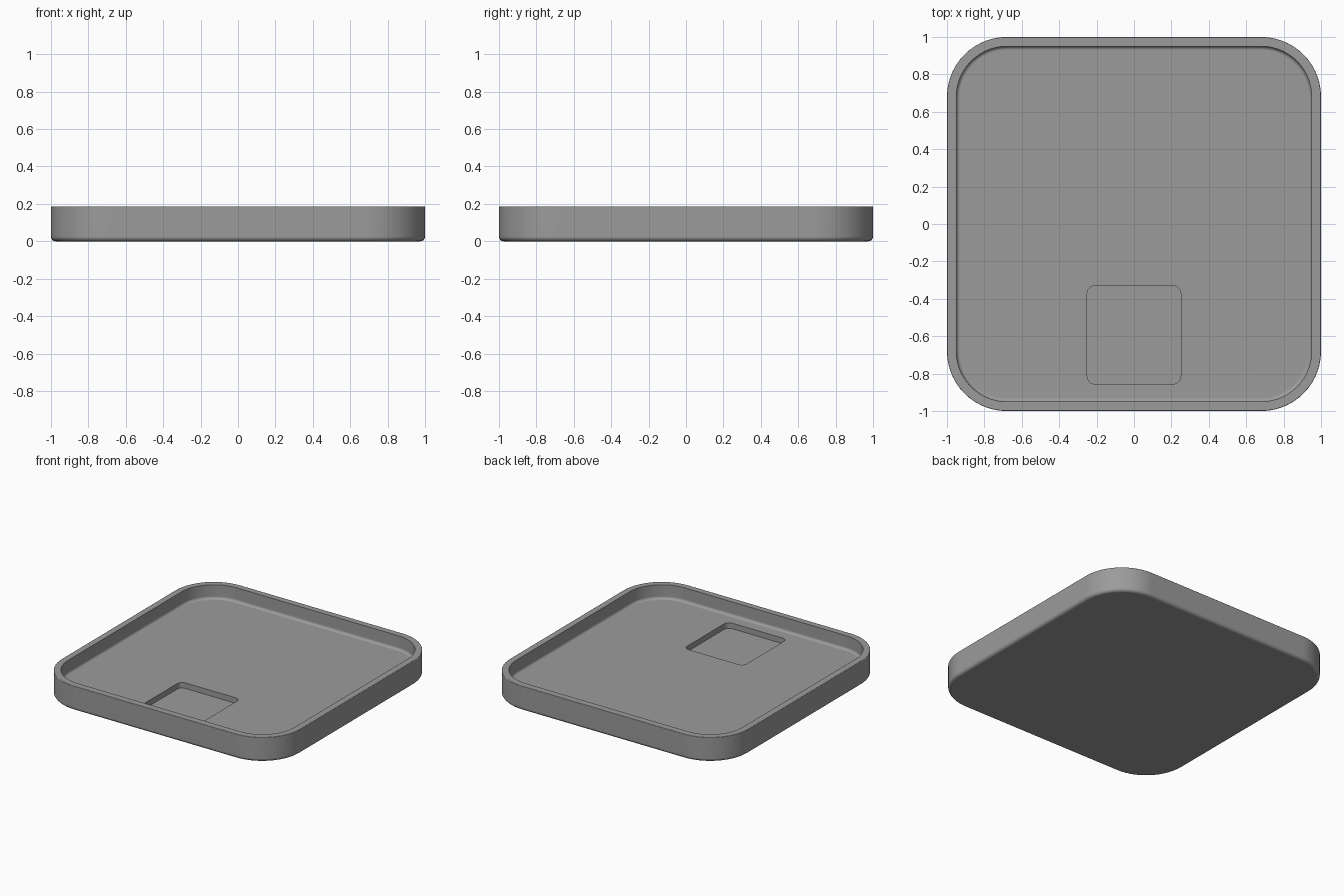
import bpy, bmesh, math

if "Cube" in bpy.data.objects:
    bpy.data.objects.remove(bpy.data.objects["Cube"])

HEIGHT, FLOOR, POCKET = 0.187, 0.08, 0.038
CORNER = 0.32          # outer corner radius
WALL = 0.05
STEPS = 14             # segments per plan corner


def rounded_rect(cx, cy, hx, hy, r, z):
    """Ring of points around a rounded rectangle, counter-clockwise."""
    pts = []
    for q, (sx, sy) in enumerate(((1, 1), (-1, 1), (-1, -1), (1, -1))):
        for i in range(STEPS + 1):
            a = math.radians(90 * (q + i / STEPS))
            pts.append((cx + sx * (hx - r) + r * math.cos(a),
                        cy + sy * (hy - r) + r * math.sin(a), z))
    return pts


def fillet(ci, cz, r, start, end, n):
    """Arc in the (inset, height) section plane."""
    arc = []
    for i in range(n + 1):
        a = math.radians(start + (end - start) * i / n)
        arc.append((ci + r * math.cos(a), cz + r * math.sin(a)))
    return arc


# Wall section: rounded base edge, eased rim, inner wall, rounded floor edge
section = fillet(0.025, 0.025, 0.025, 270, 180, 6)
section += fillet(0.005, HEIGHT - 0.005, 0.005, 180, 90, 3)
section += [(WALL, HEIGHT)]
section += fillet(WALL + 0.02, FLOOR + 0.02, 0.02, 180, 270, 5)
rings = [rounded_rect(0, 0, 1 - i, 1 - i, CORNER - i, z) for i, z in section]

# Rectangular pocket in the floor near the front
for z in (FLOOR, POCKET):
    rings.append(rounded_rect(0, -0.593, 0.25, 0.262, 0.04, z))

bm = bmesh.new()
loops = [[bm.verts.new(p) for p in ring] for ring in rings]
count = len(loops[0])
for lower, upper in zip(loops, loops[1:]):
    for i in range(count):
        j = (i + 1) % count
        bm.faces.new((lower[i], lower[j], upper[j], upper[i]))
bm.faces.new(list(reversed(loops[0])))   # underside
bm.faces.new(loops[-1])                  # pocket floor
bmesh.ops.recalc_face_normals(bm, faces=bm.faces)

mesh = bpy.data.meshes.new("tray")
bm.to_mesh(mesh)
bm.free()
tray = bpy.data.objects.new("tray", mesh)
bpy.context.collection.objects.link(tray)

grey = bpy.data.materials.new("mid grey")
grey.diffuse_color = (0.33, 0.33, 0.33, 1)
grey.use_nodes = True
grey.node_tree.nodes["Principled BSDF"].inputs["Base Color"].default_value = grey.diffuse_color
mesh.materials.append(grey)

# Smooth fillets, crisp rim and pocket edges, flat large faces
bpy.context.view_layer.objects.active = tray
tray.select_set(True)
bpy.ops.object.shade_smooth_by_angle(angle=math.radians(35))
weighted = tray.modifiers.new("flat large faces", 'WEIGHTED_NORMAL')
weighted.keep_sharp = True
